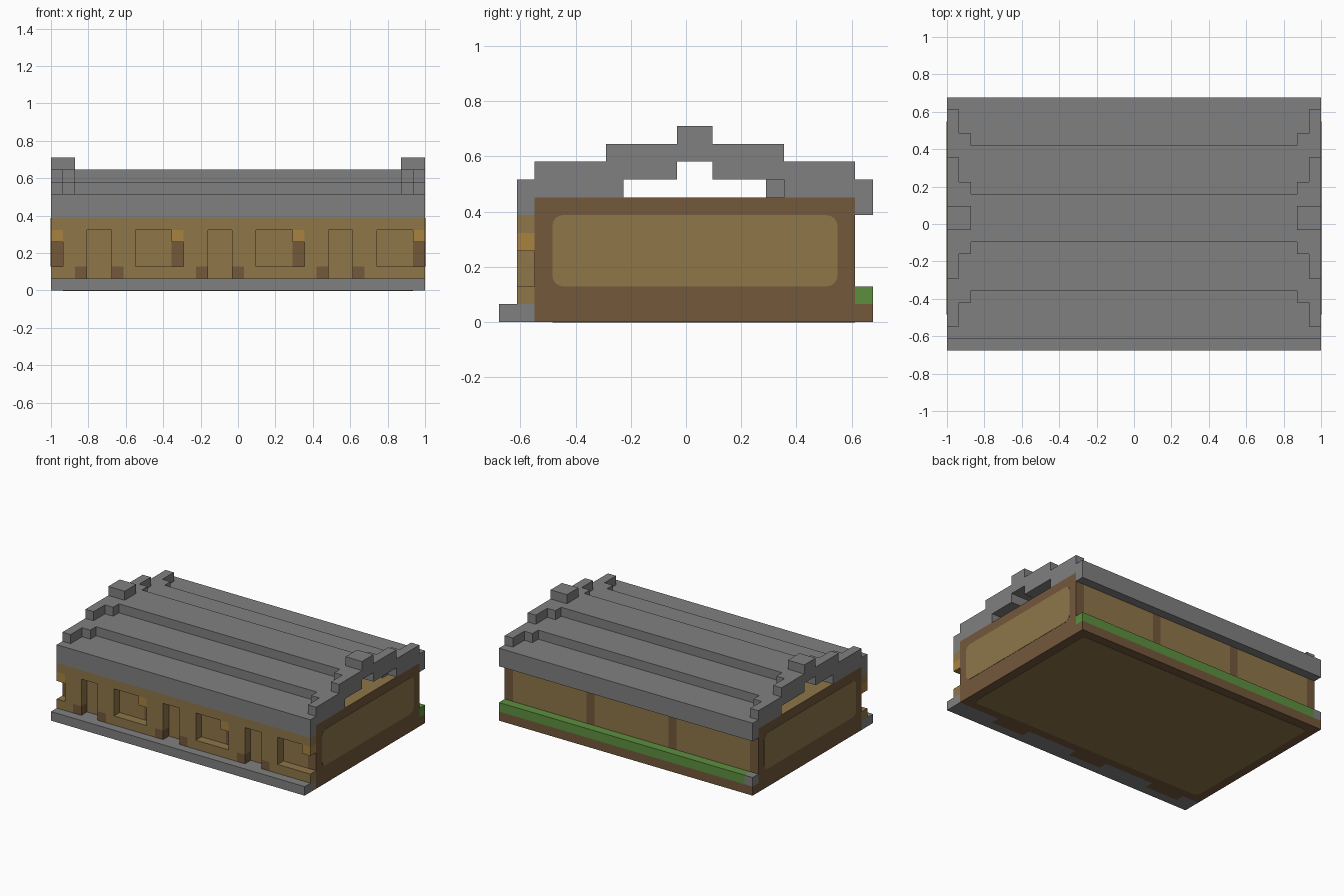
import bpy, bmesh
from mathutils import Vector

cube = bpy.data.objects.get("Cube")
if cube:
    bpy.data.objects.remove(cube, do_unlink=True)

NX, NY = 31, 21
U = 2 / NX  # size of one building block


def material(name, srgb):
    col = [(c / 255 / 12.92) if c < 11 else ((c / 255 + 0.055) / 1.055) ** 2.4 for c in srgb] + [1]
    m = bpy.data.materials.new(name)
    m.use_nodes = True
    m.diffuse_color = col
    m.node_tree.nodes["Principled BSDF"].inputs["Base Color"].default_value = col
    return m


GREY, TAN, BROWN, GREEN, AMBER = range(5)
MATS = [material("stone grey", (128, 128, 128)), material("tan wall", (142, 118, 73)),
        material("brown timber", (115, 88, 59)), material("hedge green", (92, 143, 62)),
        material("amber lamp", (169, 130, 65))]


def point(i, j, k):
    return Vector(((i - NX / 2) * U, (j - NY / 2) * U, k * U))


def finish(name, bm):
    me = bpy.data.meshes.new(name)
    bm.to_mesh(me)
    bm.free()
    for m in MATS:
        me.materials.append(m)
    ob = bpy.data.objects.new(name, me)
    bpy.context.collection.objects.link(ob)
    return ob


def blocks(name, boxes, paint):
    """Union of block ranges (i0,i1,j0,j1,k0,k1), keeping only the outer skin."""
    cells = {(i, j, k) for a, b, c, d, e, f in boxes
             for i in range(a, b) for j in range(c, d) for k in range(e, f)}
    bm = bmesh.new()
    for cell in cells:
        for axis in range(3):
            for s in (0, 1):
                near = list(cell)
                near[axis] += 2 * s - 1
                if tuple(near) in cells:
                    continue
                corners = []
                for p, q in ((0, 0), (1, 0), (1, 1), (0, 1)):
                    c = list(cell)
                    c[axis] += s
                    c[(axis + 1) % 3] += p
                    c[(axis + 2) % 3] += q
                    corners.append(bm.verts.new(point(*c)))
                if not s:
                    corners.reverse()
                bm.faces.new(corners).material_index = paint(cell, axis, s)
    bmesh.ops.remove_doubles(bm, verts=bm.verts, dist=U / 100)
    bmesh.ops.dissolve_limit(bm, angle_limit=0.01, verts=bm.verts, edges=bm.edges, delimit={'MATERIAL'})
    return finish(name, bm)


def rounded_plate(name, lo, hi, axis, mat, thick=0.004):
    """Thin plate with rounded corners, centred on the plane across the axis."""
    a, b = point(*lo), point(*hi)
    a[axis] -= thick / 2
    b[axis] += thick / 2
    bm = bmesh.new()
    bmesh.ops.create_cube(bm, size=1)
    for v in bm.verts:
        v.co = (a + b) / 2 + v.co * (b - a)
    edges = [e for e in bm.edges
             if abs((e.verts[0].co - e.verts[1].co)[axis]) > thick / 2]
    bmesh.ops.bevel(bm, geom=edges, offset=U * 0.6, segments=4, profile=0.5, affect='EDGES')
    for f in bm.faces:
        f.material_index = mat
    return finish(name, bm)


# Main body: timber frame with tan fills
def paint_body(cell, axis, s):
    i, j, k = cell
    if axis == 1 and s and k >= 2:
        return BROWN if i % 10 == 0 else TAN
    if axis == 1 and not s:
        return BROWN if i % 10 == 0 and k in (2, 3) else TAN
    return TAN if axis == 2 and s else BROWN


blocks("house_body", [(0, NX, 2, 20, 0, 7)], paint_body)
for side, i in (("right", 0), ("left", NX)):
    rounded_plate(side + "_wall_panel", (i, 3, 2), (i, 19, 6), 0, TAN)
rounded_plate("floor_panel", (1, 3, 0), (NX - 1, 20, 0), 2, TAN)


# Front wall with repeating doors and windows
def paint_wall(cell, axis, s):
    i, j, k = cell
    if i % 10 == 0 and k == 4:
        return AMBER
    return BROWN if i % 10 in (2, 5) and k == 1 else TAN


wall = [(0, NX, 1, 2, 5, 6), (0, 1, 1, 2, 1, 2), (0, 1, 1, 2, 4, 5)]
for n in (0, 10, 20):
    wall += [(n + 1, n + 3, 1, 2, 1, 6), (n + 5, n + 7, 1, 2, 1, 6),   # piers
             (n + 7, n + 11, 1, 2, 1, 2), (n + 10, n + 11, 1, 2, 4, 5)]  # sill, lamp
blocks("front_wall", wall, paint_wall)

# Stone step in front
blocks("front_step", [(0, NX, 0, 2, 0, 1)],
       lambda c, axis, s: BROWN if axis == 2 and not s and c[1] == 1 and 2 <= c[0] % 10 <= 5 else GREY)

# Planted ledge along the back
blocks("back_soil", [(0, NX, 20, 21, 0, 1)], lambda *a: BROWN)
blocks("back_hedge", [(0, NX, 20, 21, 1, 2)], lambda c, axis, s: GREEN if c[0] else GREY)

# Stepped roof, open beneath the ridge
E = NX - 2
roof = [(0, NX, 1, 2, 6, 8), (0, NX, 20, 21, 6, 8),       # eaves
        (0, NX, 2, 7, 7, 8), (0, NX, 16, 20, 7, 8), (1, NX - 1, 15, 16, 7, 8),
        (2, E, 5, 10, 8, 9), (2, E, 12, 17, 8, 9),        # middle tiers
        (2, E, 9, 13, 9, 10)]
# Raised gable ends, one course wider at each outer block
for a, low, mid in ((0, 2, 6), (1, 4, 8), (NX - 2, 4, 8), (NX - 1, 2, 6)):
    roof += [(a, a + 1, low, 10, 8, 9), (a, a + 1, 12, 22 - low, 8, 9),
             (a, a + 1, mid, 22 - mid, 9, 10), (a, a + 1, 10, 12, 10, 11)]
blocks("stepped_roof", roof, lambda *a: GREY)
